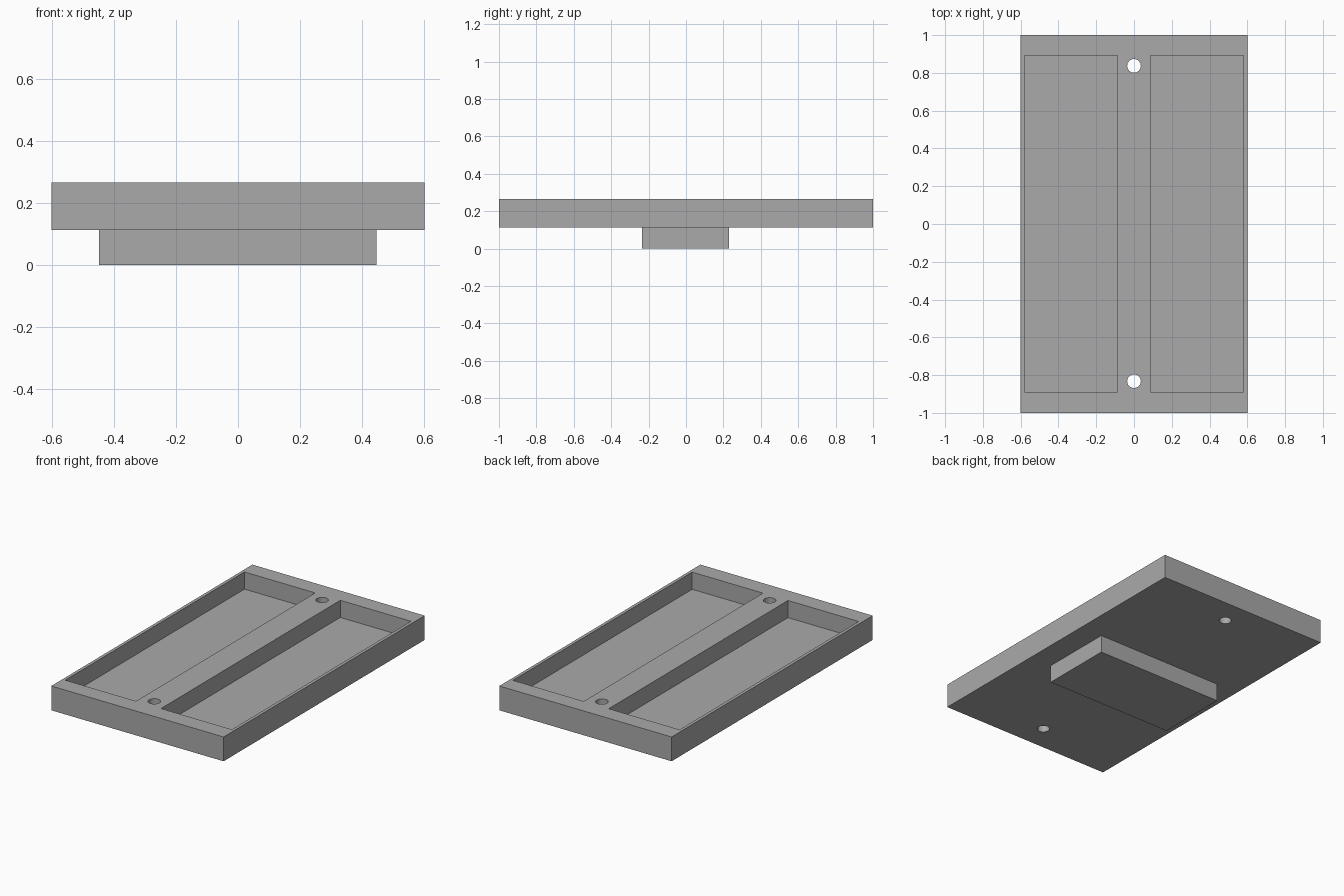
import bpy
from mathutils import Matrix

cube = bpy.data.objects.get("Cube")
if cube:
    bpy.data.objects.remove(cube, do_unlink=True)

grey = bpy.data.materials.new("plain_grey")
grey.use_nodes = True
COLOUR = (0.4, 0.4, 0.4, 1.0)
grey.diffuse_color = COLOUR
grey.node_tree.nodes["Principled BSDF"].inputs["Base Color"].default_value = COLOUR


def box(name, x, y, z):
    """Box spanning the given (min, max) ranges."""
    bpy.ops.mesh.primitive_cube_add(size=1)
    ob = bpy.context.object
    ob.name = name
    size = [b - a for a, b in (x, y, z)]
    mid = [(a + b) / 2 for a, b in (x, y, z)]
    ob.data.transform(Matrix.LocRotScale(mid, None, size))
    ob.data.materials.append(grey)
    return ob


def cut(target, cutter):
    """Subtract the cutter, then remove it."""
    mod = target.modifiers.new("cut", "BOOLEAN")
    mod.operation = "DIFFERENCE"
    mod.solver = "EXACT"
    mod.object = cutter
    bpy.context.view_layer.objects.active = target
    bpy.ops.object.modifier_apply(modifier=mod.name)
    bpy.data.objects.remove(cutter, do_unlink=True)


BASE, FLOOR, TOP = 0.112, 0.157, 0.265

# Tray body
tray = box("tray", (-0.6, 0.6), (-1, 1), (BASE, TOP))

# Two long pockets either side of the central rib
for x in ((-0.58, -0.087), (0.087, 0.58)):
    cut(tray, box("pocket_cutter", x, (-0.89, 0.893), (FLOOR, TOP + 0.1)))

# Screw holes through both ends of the rib
for y in (-0.832, 0.837):
    bpy.ops.mesh.primitive_cylinder_add(vertices=32, radius=0.036, depth=1,
                                        location=(0, y, 0.2))
    hole = bpy.context.object
    hole.name = "hole_cutter"
    hole.data.materials.append(grey)
    cut(tray, hole)

# Mounting block underneath
box("mounting_block", (-0.447, 0.446), (-0.234, 0.231), (0, BASE))

# Smooth the hole walls, keep every edge crisp
bpy.ops.object.select_all(action="DESELECT")
tray.select_set(True)
bpy.context.view_layer.objects.active = tray
bpy.ops.object.shade_smooth_by_angle()
